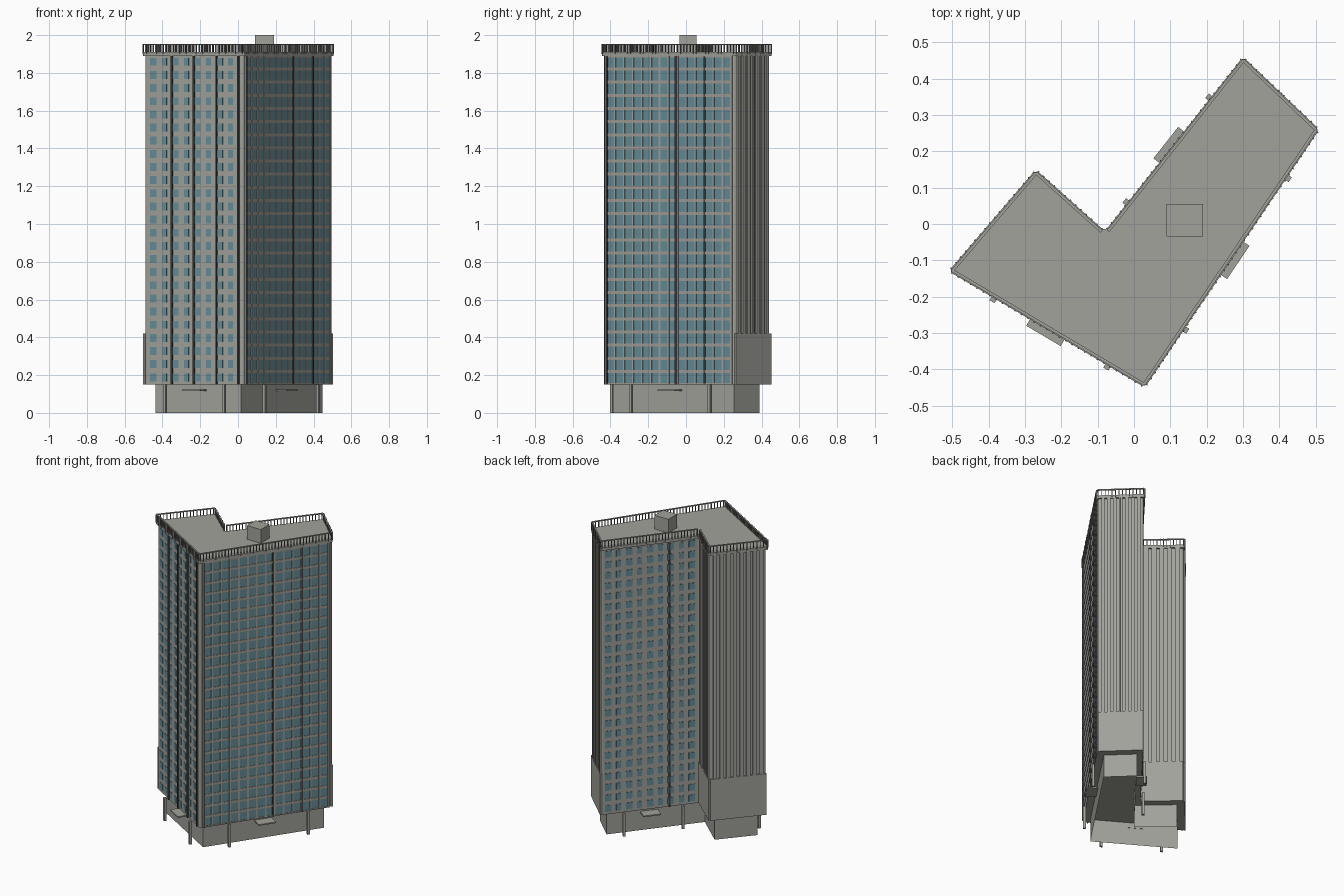
import bpy
import bmesh
from mathutils import Vector

cube = bpy.data.objects.get("Cube")
if cube:
    bpy.data.objects.remove(cube, do_unlink=True)


def material(name, r, g, b):
    m = bpy.data.materials.new(name)
    m.use_nodes = True
    m.diffuse_color = (r, g, b, 1)
    m.node_tree.nodes["Principled BSDF"].inputs["Base Color"].default_value = (r, g, b, 1)
    return m


CONCRETE = material("concrete grey", 0.36, 0.36, 0.33)
GLASS = material("teal glass", 0.13, 0.27, 0.32)
SPANDREL = material("warm grey", 0.36, 0.33, 0.29)
DARK = material("dark metal", 0.06, 0.06, 0.06)
RAIL = material("rail grey", 0.2, 0.2, 0.19)

# L-shaped footprint, counter-clockwise from the left corner
OUTLINE = [Vector(p) for p in ((-0.51, -0.13), (0.03, -0.45), (0.51, 0.26),
                               (0.30, 0.46), (-0.08, -0.02), (-0.27, 0.15))]
BASE, PLINTH, TOP = 0.15, 0.42, 1.91
FLOORS = 25
FLOOR = (TOP - 0.02 - BASE) / FLOORS


def inset(points, dist):
    """Move every side of the polygon inwards by dist."""
    result = []
    for i, p in enumerate(points):
        a = (p - points[i - 1]).normalized()
        b = (points[(i + 1) % len(points)] - p).normalized()
        na, nb = Vector((-a.y, a.x)), Vector((-b.y, b.x))
        result.append(p + (na + nb) * dist / (1 + na.dot(nb)))
    return result


def finish(bm, name, mat):
    mesh = bpy.data.meshes.new(name)
    bm.normal_update()
    bm.to_mesh(mesh)
    bm.free()
    mesh.materials.append(mat)
    obj = bpy.data.objects.new(name, mesh)
    bpy.context.collection.objects.link(obj)
    return obj


def prism(name, points, z0, z1, mat, corner=0, caps=True):
    bm = bmesh.new()
    low = [bm.verts.new((p.x, p.y, z0)) for p in points]
    high = [bm.verts.new((p.x, p.y, z1)) for p in points]
    n = len(points)
    for i in range(n):
        j = (i + 1) % n
        bm.faces.new((low[i], low[j], high[j], high[i]))
    if caps:
        bm.faces.new(high)
        bm.faces.new(low[::-1])
    if corner:
        upright = [e for e in bm.edges if abs(e.verts[0].co.z - e.verts[1].co.z) > 0.001]
        bmesh.ops.bevel(bm, geom=upright, offset=corner, segments=3,
                        profile=0.5, affect='EDGES')
    return finish(bm, name, mat)


class Side:
    """Boxes placed by distance along a wall, depth outwards and height."""

    def __init__(self, points, index):
        self.start = points[index]
        span = points[(index + 1) % len(points)] - self.start
        self.length = span.length
        self.along = span.normalized()
        self.out = Vector((self.along.y, -self.along.x))

    def box(self, bm, s0, s1, d0, d1, z0, z1):
        rings = []
        for z in (z0, z1):
            rings.append([])
            for s, d in ((s0, d0), (s0, d1), (s1, d1), (s1, d0)):
                p = self.start + self.along * s + self.out * d
                rings[-1].append(bm.verts.new((p.x, p.y, z)))
        low, high = rings
        bm.faces.new(high[::-1])
        bm.faces.new(low)
        for i in range(4):
            j = (i + 1) % 4
            bm.faces.new((low[j], low[i], high[i], high[j]))


# Tower body and roof slab
SHAFT = inset(OUTLINE, 0.01)
prism("tower_body", SHAFT, BASE, TOP - 0.01, CONCRETE, 0.012)
prism("roof_slab", OUTLINE, TOP - 0.02, TOP, CONCRETE, 0.014)

# Open-bottomed podium below
prism("podium_walls", inset(OUTLINE, 0.048), 0, BASE, CONCRETE, caps=False)

front, curtain, end, back, notch, wing = [Side(SHAFT, i) for i in range(6)]

# Punched windows in the front and back walls
for side, name, first, last, count, width in (
        (front, "front_windows", 0.055, 0.53, 8, 0.035),
        (back, "back_windows", 0.04, 0.56, 9, 0.036)):
    bm = bmesh.new()
    for c in range(count):
        s = first + (last - first) * c / (count - 1)
        w = width * (0.85 if c % 2 else 1.1) / 2
        for f in range(FLOORS):
            z = BASE + (f + 0.25) * FLOOR
            side.box(bm, s - w, s + w, -0.002, 0.003, z, z + FLOOR * 0.6)
    finish(bm, name, GLASS)

# Curtain wall: one glass sheet with mullions and floor bands
bm = bmesh.new()
curtain.box(bm, 0.02, curtain.length - 0.02, -0.002, 0.003, BASE + 0.005, TOP - 0.02)
finish(bm, "curtain_glass", GLASS)
bm = bmesh.new()
BAYS = 14
for i in range(BAYS + 1):
    s = 0.02 + (curtain.length - 0.04) * i / BAYS
    curtain.box(bm, s - 0.005, s + 0.005, 0, 0.007, BASE, TOP - 0.02)
finish(bm, "curtain_mullions", CONCRETE)
bm = bmesh.new()
for f in range(FLOORS + 1):
    z = BASE + f * FLOOR
    curtain.box(bm, 0.015, curtain.length - 0.015, 0, 0.006,
                max(z - 0.008, BASE), min(z + 0.008, TOP - 0.02))
finish(bm, "floor_bands", SPANDREL)

# Thin dark downpipes on the long walls
bm = bmesh.new()
for side, places in ((front, (0.17, 0.305, 0.445, 0.58)),
                     (curtain, (0.025, 0.465, 0.65)), (back, (0.42,))):
    for s in places:
        side.box(bm, s - 0.004, s + 0.004, 0, 0.01, BASE, TOP - 0.02)
end.box(bm, end.length / 2 - 0.003, end.length / 2 + 0.003, 0, 0.011, PLINTH, TOP - 0.02)
finish(bm, "downpipes", DARK)

# Ribbed end walls over a plain plinth
for side, name, count in ((end, "end", 7), (notch, "notch", 5), (wing, "wing", 8)):
    bm = bmesh.new()
    pitch = (side.length - 0.02) / count
    for i in range(count):
        s = 0.01 + pitch * (i + 0.5)
        side.box(bm, s - pitch * 0.3, s + pitch * 0.3, -0.002, 0.009, PLINTH, TOP - 0.02)
    finish(bm, name + "_ribs", CONCRETE)
    bm = bmesh.new()
    side.box(bm, 0, side.length, -0.002, 0.01, BASE, PLINTH)
    finish(bm, name + "_plinth", CONCRETE)

# Ground-floor columns and entrance canopies
columns, canopies = bmesh.new(), bmesh.new()
for side in (front, curtain, back):
    for t in (0.22, 0.82):
        s = side.length * t
        side.box(columns, s - 0.008, s + 0.008, 0.005, 0.021, 0, BASE)
    mid = side.length * 0.5
    side.box(canopies, mid - 0.055, mid + 0.055, -0.04, 0.03, 0.115, 0.123)
finish(columns, "columns", CONCRETE)
finish(canopies, "canopies", CONCRETE)

# Roof railing: posts and a flat handrail
posts, handrail = bmesh.new(), bmesh.new()
for i in range(6):
    side = Side(OUTLINE, i)
    count = round(side.length / 0.02)
    for k in range(count):
        s = side.length * (k + 0.5) / count
        side.box(posts, s - 0.002, s + 0.002, -0.006, 0.002, TOP - 0.01, 1.952)
    side.box(handrail, 0.006, side.length - 0.006, -0.011, -0.003, 1.948, 1.954)
finish(posts, "railing_posts", RAIL)
finish(handrail, "handrail", CONCRETE)

# Rooftop plant room
room = [Vector(p) for p in ((0.09, -0.035), (0.19, -0.035), (0.19, 0.055), (0.09, 0.055))]
prism("plant_room", room, TOP - 0.005, 2.0, CONCRETE)
